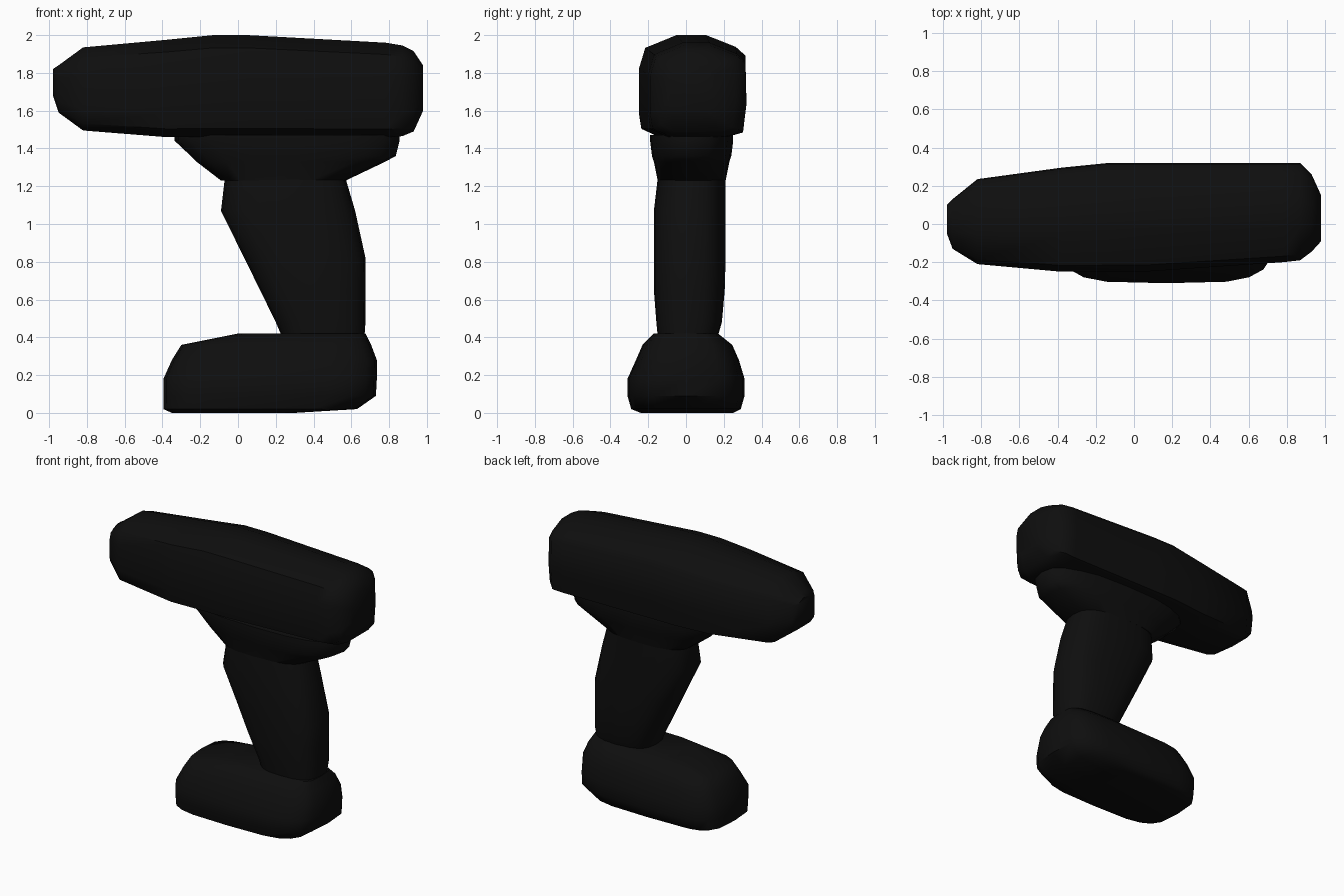
import bpy, bmesh, math

cube = bpy.data.objects.get("Cube")
if cube:
    bpy.data.objects.remove(cube, do_unlink=True)

black = bpy.data.materials.new("matte black")
black.use_nodes = True
shade = (0.0045, 0.0045, 0.0045, 1)
black.diffuse_color = shade
black.node_tree.nodes["Principled BSDF"].inputs["Base Color"].default_value = shade


def superellipse(power, count=20):
    """Rounded outline in a unit square; a higher power is boxier."""
    def axis(v):
        return math.copysign(abs(v) ** (2 / power), v) if abs(v) > 1e-6 else 0
    angles = [2 * math.pi * i / count for i in range(count)]
    return [(axis(math.cos(a)), axis(math.sin(a))) for a in angles]


def loft(name, outline, sections, place):
    """Skin an outline scaled to (position, a_min, a_max, b_min, b_max)."""
    bm = bmesh.new()
    rings = []
    for pos, a0, a1, b0, b1 in sections:
        rings.append([bm.verts.new(place(pos, (a0 + a1 + u * (a1 - a0)) / 2,
                                         (b0 + b1 + v * (b1 - b0)) / 2))
                      for u, v in outline])
    n = len(outline)
    for low, high in zip(rings, rings[1:]):
        for i in range(n):
            j = (i + 1) % n
            bm.faces.new((low[i], low[j], high[j], high[i]))
    bm.faces.new(rings[0][::-1])
    bm.faces.new(rings[-1])
    bmesh.ops.recalc_face_normals(bm, faces=bm.faces)
    mesh = bpy.data.meshes.new(name)
    bm.to_mesh(mesh)
    bm.free()
    mesh.materials.append(black)
    obj = bpy.data.objects.new(name, mesh)
    bpy.context.collection.objects.link(obj)
    bpy.ops.object.select_all(action="DESELECT")
    obj.select_set(True)
    bpy.context.view_layer.objects.active = obj
    bpy.ops.object.shade_smooth_by_angle(angle=math.radians(50))
    return obj


def along_x(x, y, z):
    return (x, y, z)


def along_z(z, x, y):
    return (x, y, z)


# Motor housing: crowned section tapering to the nose
housing_outline = [(.25, 1), (.8, .77), (.98, .6), (1, -.3), (.93, -.9), (.6, -1),
                   (-.6, -1), (-.95, -.83), (-1, -.5), (-1, .33), (-.88, .75), (-.3, 1)]
loft("motor_housing", housing_outline, [
    (-.98, -.05, .10, 1.68, 1.82),
    (-.95, -.13, .13, 1.59, 1.84),
    (-.82, -.21, .235, 1.495, 1.935),
    (-.38, -.25, .295, 1.46, 1.975),
    (-.13, -.25, .32, 1.46, 2),
    (.05, -.25, .32, 1.46, 2),
    (.78, -.2, .32, 1.46, 1.96),
    (.87, -.19, .32, 1.465, 1.945),
    (.93, -.145, .26, 1.49, 1.915),
    (.98, -.09, .15, 1.6, 1.84)], along_x)

# Flared collar between housing and grip
loft("collar", superellipse(2.8), [
    (1.23, -.09, .57, -.15, .21),
    (1.33, -.22, .78, -.17, .23),
    (1.36, -.25, .835, -.18, .24),
    (1.44, -.335, .855, -.19, .25),
    (1.47, -.335, .855, -.19, .25)], along_z)

# Slanted grip
loft("grip", superellipse(2.8), [
    (.41, .23, .67, -.15, .17),
    (.48, .2, .675, -.157, .19),
    (.65, .117, .675, -.17, .205),
    (.82, .033, .675, -.17, .21),
    (1.07, -.09, .62, -.17, .21),
    (1.24, -.07, .57, -.15, .21)], along_z)

# Battery foot
loft("battery_foot", superellipse(4), [
    (0, -.35, .3, -.24, .25),
    (.02, -.395, .63, -.29, .29),
    (.09, -.395, .73, -.31, .31),
    (.18, -.395, .735, -.31, .31),
    (.28, -.35, .735, -.265, .28),
    (.36, -.3, .705, -.23, .245),
    (.42, 0, .675, -.17, .17)], along_z)
